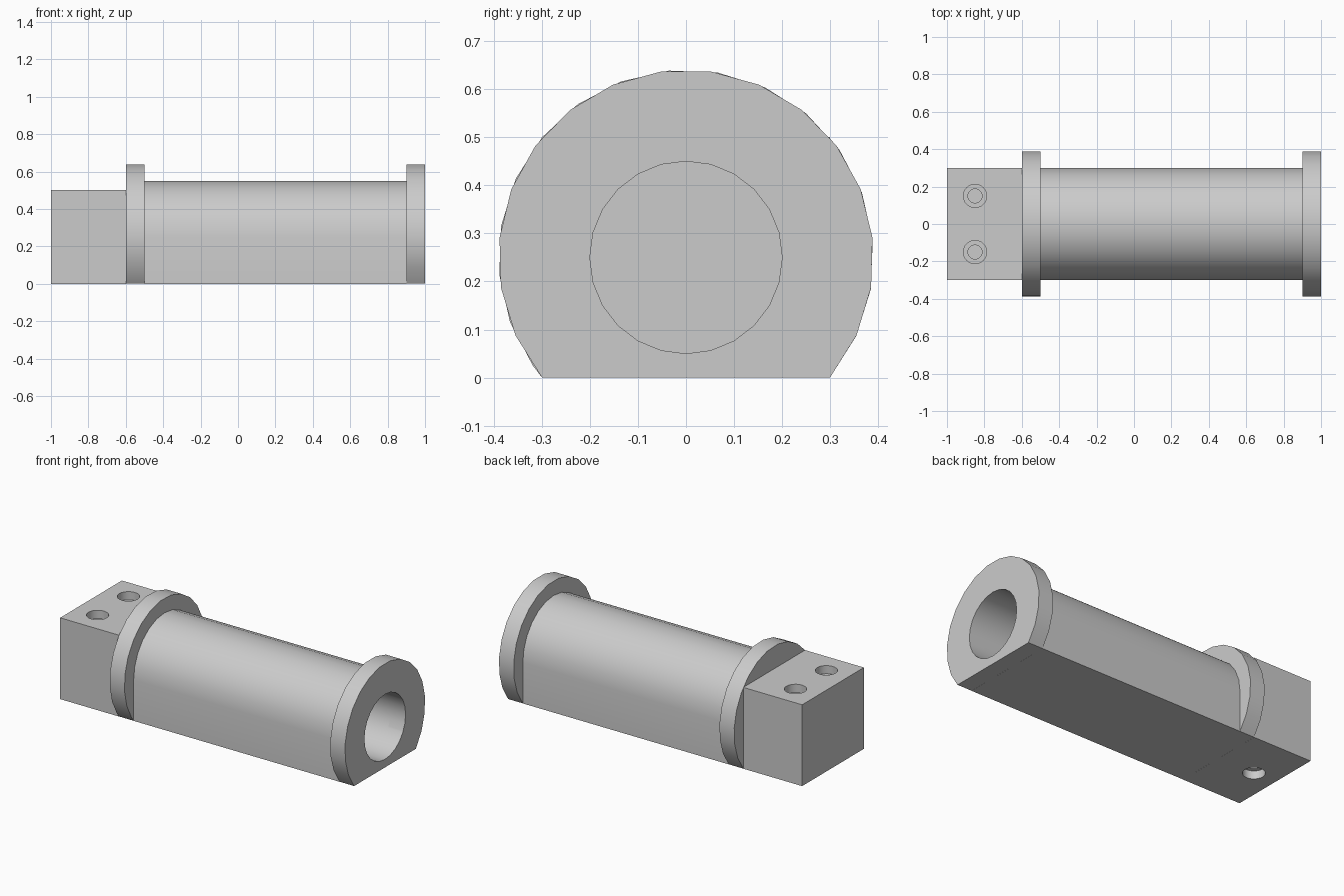
import bpy
import bmesh
from math import cos, sin, radians, degrees, atan2
from mathutils import Matrix

cube = bpy.data.objects.get("Cube")
if cube:
    bpy.data.objects.remove(cube, do_unlink=True)

AXIS_Z = 0.25          # height of the bore axis
HALF_W = 0.3           # half width of the flat base
FLANGE_R = 0.39

grey = bpy.data.materials.new("machined grey")
grey.use_nodes = True
colour = (0.6, 0.6, 0.6, 1)
grey.diffuse_color = colour
grey.node_tree.nodes["Principled BSDF"].inputs["Base Color"].default_value = colour


def finish(name, bm):
    """Turn a bmesh into a named, coloured object."""
    bmesh.ops.recalc_face_normals(bm, faces=bm.faces)
    mesh = bpy.data.meshes.new(name)
    bm.to_mesh(mesh)
    bm.free()
    mesh.materials.append(grey)
    obj = bpy.data.objects.new(name, mesh)
    bpy.context.collection.objects.link(obj)
    return obj


def extrude_x(name, profile, x0, x1):
    """Sweep a closed (y, z) profile along x."""
    bm = bmesh.new()
    face = bm.faces.new([bm.verts.new((x0, y, z)) for y, z in profile])
    new = bmesh.ops.extrude_face_region(bm, geom=[face])["geom"]
    verts = [v for v in new if isinstance(v, bmesh.types.BMVert)]
    bmesh.ops.translate(bm, verts=verts, vec=(x1 - x0, 0, 0))
    return finish(name, bm)


def cylinder(name, radius, depth, centre, sides=24, along_x=False):
    bm = bmesh.new()
    turn = Matrix.Rotation(radians(90), 4, 'Y') if along_x else Matrix()
    bmesh.ops.create_cone(bm, cap_ends=True, segments=sides, radius1=radius,
                          radius2=radius, depth=depth,
                          matrix=Matrix.Translation(centre) @ turn)
    return finish(name, bm)


def activate(obj):
    bpy.ops.object.select_all(action='DESELECT')
    obj.select_set(True)
    bpy.context.view_layer.objects.active = obj


def cut(obj, cutter):
    """Subtract a cutter and discard it."""
    activate(obj)
    mod = obj.modifiers.new("cut", 'BOOLEAN')
    mod.operation = 'DIFFERENCE'
    mod.solver = 'EXACT'
    mod.object = cutter
    bpy.ops.object.modifier_apply(modifier=mod.name)
    bpy.data.objects.remove(cutter, do_unlink=True)


def arc(radius, angles):
    return [(radius * cos(radians(a)), AXIS_Z + radius * sin(radians(a))) for a in angles]


# Mounting block
block = extrude_x("mounting_block",
                  [(-HALF_W, 0), (HALF_W, 0), (HALF_W, 0.5), (-HALF_W, 0.5)], -1, -0.6)

# Barrel: round top with straight sides down to the base
barrel = extrude_x("barrel", [(HALF_W, 0)] + arc(HALF_W, range(0, 181, 15)) + [(-HALF_W, 0)],
                   -0.5, 0.9)

# Flanges: discs with a flat base
start = degrees(atan2(-AXIS_Z, HALF_W))
sweep = 180 - 2 * start
inner_flange = extrude_x("inner_flange",
                         arc(FLANGE_R, [start + 15 * i for i in range(18)] + [start + sweep]),
                         -0.6, -0.5)
end_flange = extrude_x("end_flange",
                       arc(FLANGE_R, [start + sweep * i / 17 for i in range(18)]), 0.9, 1)

# Bore through the barrel and flanges, closed by the block
for part in (barrel, inner_flange, end_flange):
    cut(part, cylinder("bore_cutter", 0.2, 3, (0, 0, AXIS_Z), along_x=True))

# Counterbored screw holes: two on top, one underneath
for y, z in ((-0.15, 0.5), (0.15, 0.5), (0, 0)):
    for radius, depth in ((0.0625, 0.05), (0.0375, 0.2)):
        cut(block, cylinder("hole_cutter", radius, depth * 2, (-0.85, y, z)))

for part in (block, barrel, inner_flange, end_flange):
    activate(part)
    bpy.ops.object.shade_smooth_by_angle(angle=radians(30))
